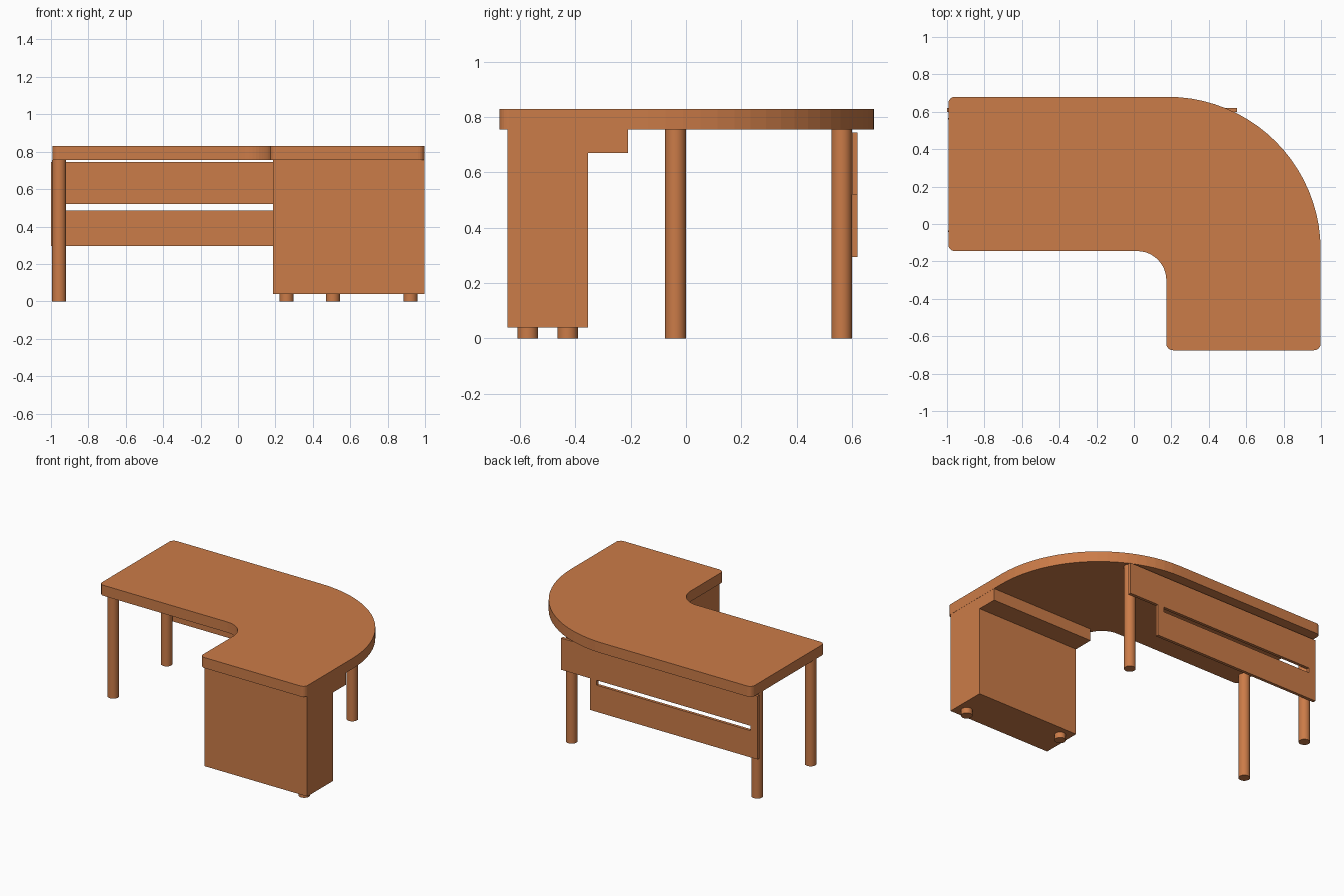
import bpy, bmesh, math

if "Cube" in bpy.data.objects:
    bpy.data.objects.remove(bpy.data.objects["Cube"])

wood = bpy.data.materials.new("orange wood")
wood.diffuse_color = (0.60, 0.20, 0.065, 1)
wood.use_nodes = True
wood.node_tree.nodes["Principled BSDF"].inputs["Base Color"].default_value = wood.diffuse_color


def finish(bm, name, smooth=False):
    bmesh.ops.recalc_face_normals(bm, faces=bm.faces)
    me = bpy.data.meshes.new(name)
    bm.to_mesh(me)
    bm.free()
    ob = bpy.data.objects.new(name, me)
    bpy.context.collection.objects.link(ob)
    me.materials.append(wood)
    if smooth:
        bpy.ops.object.select_all(action='DESELECT')
        ob.select_set(True)
        bpy.context.view_layer.objects.active = ob
        bpy.ops.object.shade_smooth_by_angle(angle=math.radians(40))
    return ob


def prism(name, profile, depth):
    """Extrude a closed 3D profile along the depth vector."""
    bm = bmesh.new()
    face = bm.faces.new([bm.verts.new(p) for p in profile])
    ext = bmesh.ops.extrude_face_region(bm, geom=[face], use_keep_orig=True)
    moved = [g for g in ext["geom"] if isinstance(g, bmesh.types.BMVert)]
    bmesh.ops.translate(bm, verts=moved, vec=depth)
    return finish(bm, name)


def cylinder(name, x, y, z0, z1, r=0.0375):
    bm = bmesh.new()
    bmesh.ops.create_cone(bm, cap_ends=True, segments=32, radius1=r, radius2=r, depth=z1 - z0)
    bmesh.ops.translate(bm, verts=bm.verts, vec=(x, y, (z0 + z1) / 2))
    return finish(bm, name, True)


def arc(cx, cy, r, a0, a1, n):
    angles = [math.radians(a0 + (a1 - a0) * i / n) for i in range(n + 1)]
    return [(cx + r * math.cos(a), cy + r * math.sin(a)) for a in angles]


TOP_Z0, TOP_Z1 = 0.755, 0.83
L, R, F, B = -0.993, 0.998, -0.675, 0.68
c = 0.035

# L-shaped desktop: rounded corners, wide outer sweep, small inner sweep
outline = (arc(R - c, F + c, c, -90, 0, 6)
           + arc(0.18, B - 0.818, 0.818, 0, 90, 20)
           + arc(L + c, B - c, c, 90, 180, 6)
           + arc(L + c, -0.145 + c, c, 180, 270, 6)
           + arc(0.018, -0.30, 0.155, 90, 0, 12)
           + arc(0.173 + c, F + c, c, 180, 270, 6))
prism("desktop", [(x, y, TOP_Z0) for x, y in outline], (0, 0, TOP_Z1 - TOP_Z0))

# Pedestal cabinet with stepped ledge under the top
side = [(-0.645, 0.04), (-0.355, 0.04), (-0.355, 0.67), (-0.21, 0.67),
        (-0.21, TOP_Z0), (-0.645, TOP_Z0)]
prism("cabinet", [(0.187, y, z) for y, z in side], (0.81, 0, 0))

# Legs and cabinet feet
for name, x, y in (("left_front_leg", -0.956, -0.038), ("left_back_leg", -0.956, 0.563),
                   ("right_back_leg", 0.507, 0.563)):
    cylinder(name, x, y, 0, TOP_Z0)
for name, x, y in (("outer_foot", 0.922, -0.572), ("inner_foot", 0.26, -0.428)):
    cylinder(name, x, y, 0, 0.04)

# Back modesty panels: long upper board, lower board with end tabs leaving a slot
upper = [(-1, 0.52), (0.55, 0.52), (0.55, 0.745), (-1, 0.745)]
lower = [(-1, 0.295), (0.32, 0.295), (0.32, 0.52), (0.27, 0.52), (0.27, 0.485),
         (-0.945, 0.485), (-0.945, 0.52), (-1, 0.52)]
for name, prof in (("upper_back_panel", upper), ("lower_back_panel", lower)):
    prism(name, [(x, 0.60, z) for x, z in prof], (0, 0.021, 0))
